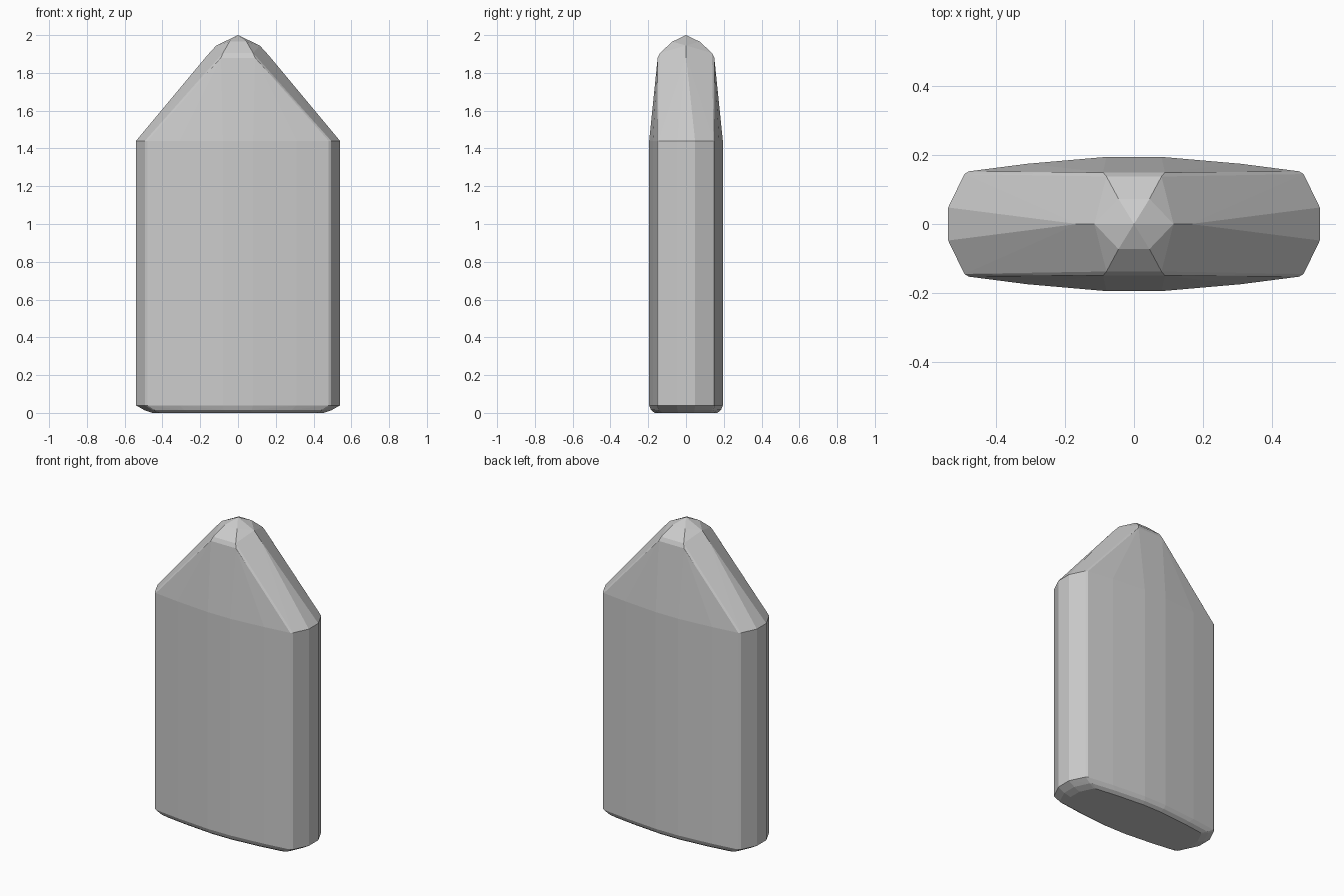
import bpy, bmesh

if "Cube" in bpy.data.objects:
    bpy.data.objects.remove(bpy.data.objects["Cube"])

# Quarter outline of the slab's cross-section (x, y)
outline = [(0.08, 0.195), (0.31, 0.175), (0.48, 0.153), (0.493, 0.145), (0.54, 0.048)]

# Levels of the slab: z, x scale, y scale (bevelled foot, then straight sides)
levels = [(0.0, 0.84, 0.85), (0.015, 0.92, 0.95), (0.04, 1, 1), (1.44, 1, 1)]

# Quarter points of the pointed top
tip = [(0.09, 0.15, 1.88), (0.08, 0.138, 1.905), (0.045, 0.073, 1.965),
       (0.165, 0, 1.89), (0.115, 0, 1.945), (0, 0, 2.0)]

quarter = [(x * sx, y * sy, z) for z, sx, sy in levels for x, y in outline] + tip

# Mirror the quarter in x and y, then wrap it in a convex skin
points = sorted({(x * mx, y * my, z) for x, y, z in quarter
                 for mx in (1, -1) for my in (1, -1)})
bm = bmesh.new()
for p in points:
    bm.verts.new(p)
result = bmesh.ops.convex_hull(bm, input=bm.verts[:])
loose = [v for v in bm.verts if not v.link_faces]
bmesh.ops.delete(bm, geom=loose, context='VERTS')
bmesh.ops.dissolve_limit(bm, angle_limit=0.01, verts=bm.verts[:], edges=bm.edges[:])
bmesh.ops.recalc_face_normals(bm, faces=bm.faces[:])

mesh = bpy.data.meshes.new("pointed_slab")
bm.to_mesh(mesh)
bm.free()
slab = bpy.data.objects.new("pointed_slab", mesh)
bpy.context.collection.objects.link(slab)
